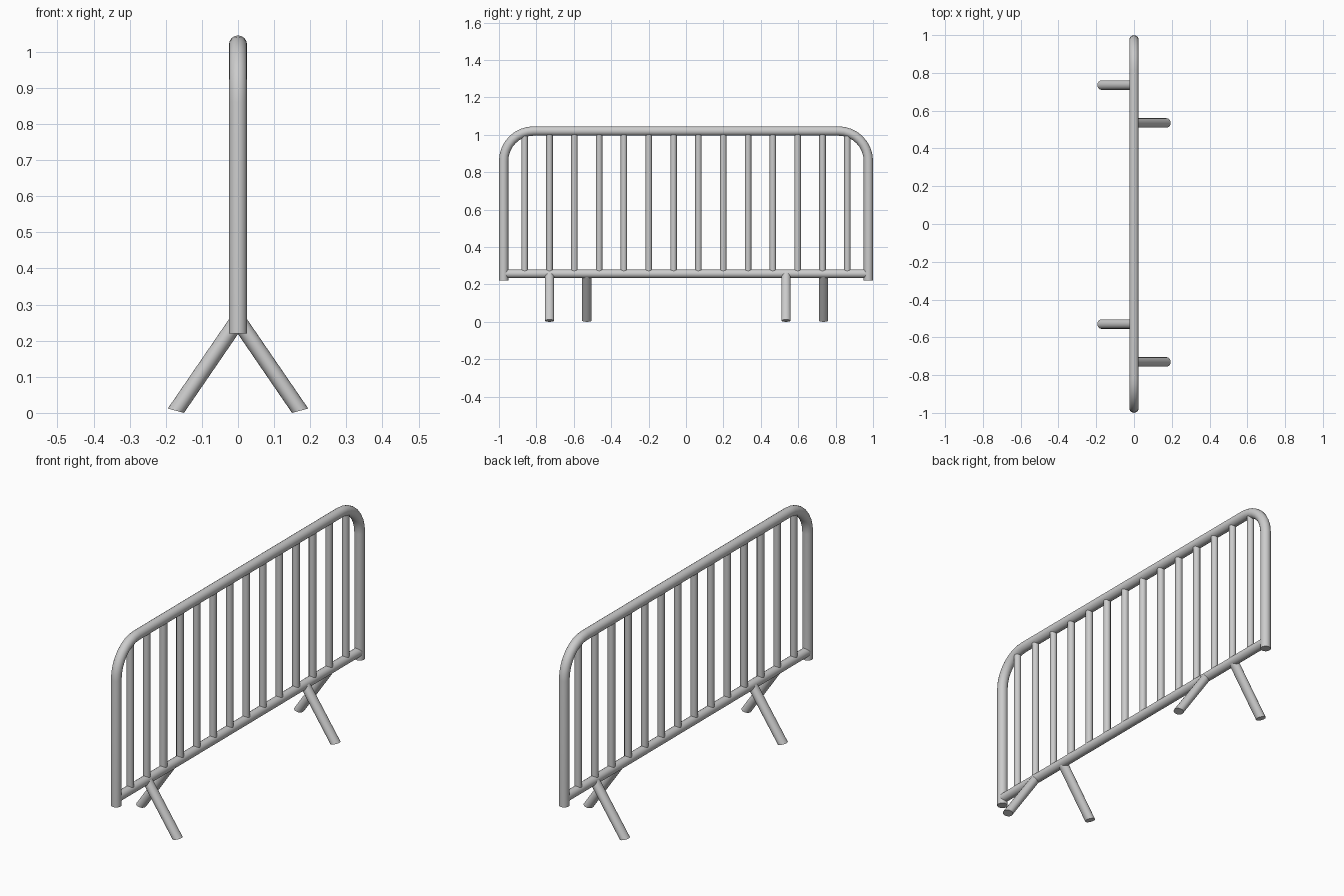
import bpy
import bmesh
from math import sin, cos, pi, radians
from mathutils import Vector

cube = bpy.data.objects.get("Cube")
if cube:
    bpy.data.objects.remove(cube, do_unlink=True)

steel = bpy.data.materials.new("galvanised_grey")
steel.use_nodes = True
GREY = (0.6, 0.6, 0.6, 1)
steel.diffuse_color = GREY
steel.node_tree.nodes["Principled BSDF"].inputs["Base Color"].default_value = GREY


def finish(obj):
    obj.data.materials.append(steel)
    bpy.ops.object.select_all(action="DESELECT")
    obj.select_set(True)
    bpy.context.view_layer.objects.active = obj
    bpy.ops.object.shade_smooth_by_angle(angle=radians(40))


def tube(name, rings, sides=16):
    """Capped tube; each ring is (centre, first radius vector, second radius vector)."""
    bm = bmesh.new()
    loops = []
    for centre, u, v in rings:
        loops.append([bm.verts.new(Vector(centre) + Vector(u) * cos(2 * pi * i / sides)
                                   + Vector(v) * sin(2 * pi * i / sides)) for i in range(sides)])
    for a, b in zip(loops, loops[1:]):
        for i in range(sides):
            j = (i + 1) % sides
            bm.faces.new((a[i], a[j], b[j], b[i]))
    bm.faces.new(loops[0])
    bm.faces.new(loops[-1])
    bmesh.ops.recalc_face_normals(bm, faces=bm.faces)
    mesh = bpy.data.meshes.new(name)
    bm.to_mesh(mesh)
    bm.free()
    obj = bpy.data.objects.new(name, mesh)
    bpy.context.collection.objects.link(obj)
    finish(obj)


# Hoop: two posts joined by a top rail through rounded corners
R, END, TOP, BEND, STEPS = 0.025, 0.975, 1.02, 0.16, 8


def hoop_ring(y, z, angle):
    return (0, y, z), (R, 0, 0), (0, R * cos(angle), R * sin(angle))


rings = [hoop_ring(END, 0.22, 0)]
for side in (0, 1):
    cy = (END - BEND) * (1 - 2 * side)
    for k in range(STEPS + 1):
        t = pi / 2 * (side + k / STEPS)
        rings.append(hoop_ring(cy + BEND * cos(t), TOP - BEND + BEND * sin(t), t))
rings.append(hoop_ring(-END, 0.22, pi))
tube("hoop_frame", rings)

# Bottom rail
RAIL_Z = 0.257
tube("bottom_rail", [((0, y, RAIL_Z), (0.023, 0, 0), (0, 0, 0.023)) for y in (-0.97, 0.97)])

# Upright bars
BARS, SPACING, BAR_R = 14, 0.1327, 0.0175
for n in range(BARS):
    y = (n - (BARS - 1) / 2) * SPACING
    tube(f"upright_bar_{n + 1}",
         [((0, y, z), (BAR_R, 0, 0), (0, BAR_R, 0)) for z in (RAIL_Z, TOP)], 12)

# Splayed legs, staggered on opposite sides of the rail
for side, name, places in ((1, "left", (0.535, -0.73)), (-1, "right", (0.735, -0.53))):
    for y, end in zip(places, ("back", "front")):
        across = (side * 0.0225, 0, 0.006)
        tube(f"{name}_{end}_leg", [((0, y, RAIL_Z), across, (0, 0.025, 0)),
                                   ((side * 0.172, y, 0.006), across, (0, 0.025, 0))])
